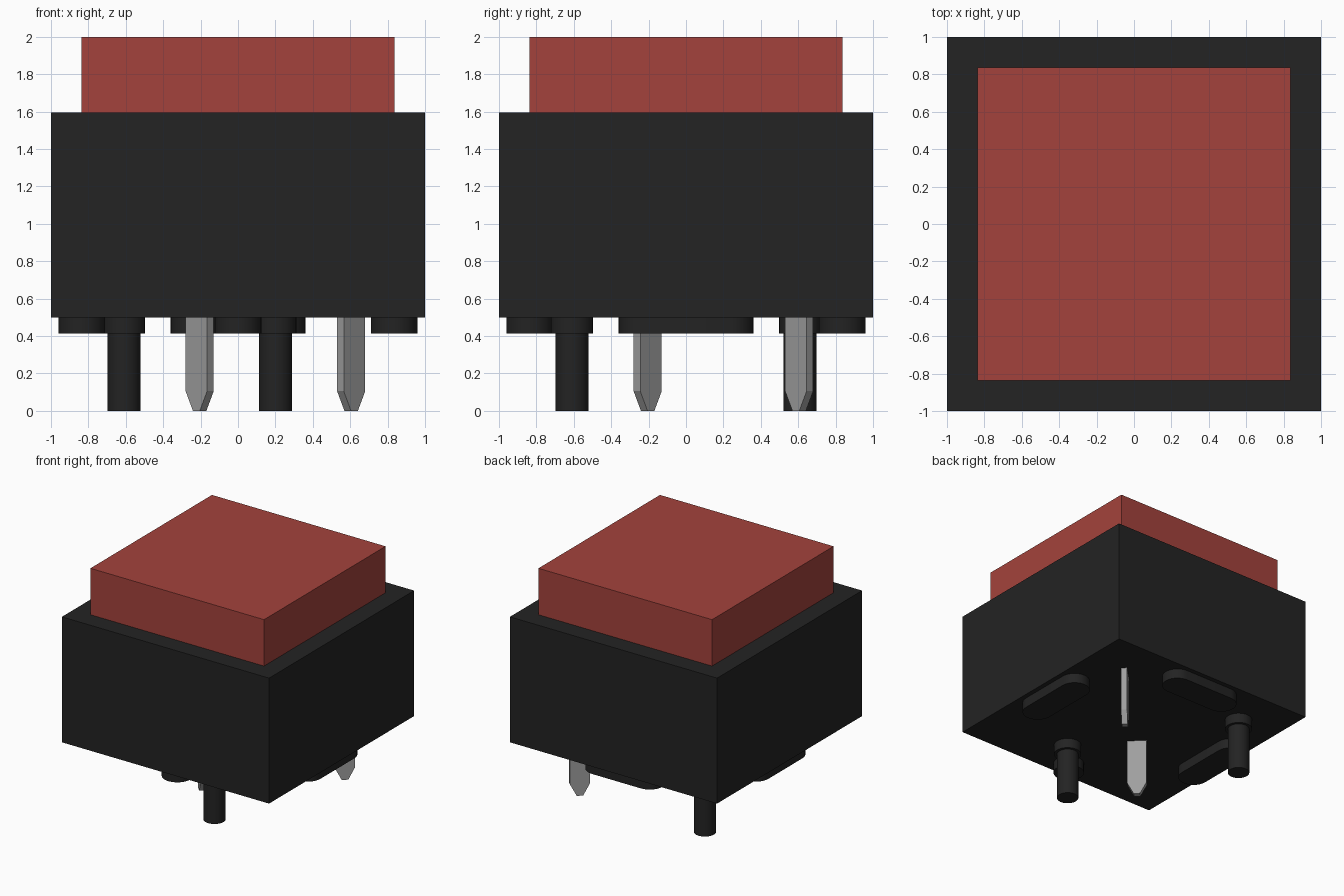
import bpy, bmesh, math
from mathutils import Matrix

cube = bpy.data.objects.get("Cube")
if cube:
    bpy.data.objects.remove(cube, do_unlink=True)


def material(name, rgb):
    m = bpy.data.materials.new(name)
    m.use_nodes = True
    m.diffuse_color = (*rgb, 1)
    m.node_tree.nodes["Principled BSDF"].inputs["Base Color"].default_value = (*rgb, 1)
    return m


BLACK = material("black plastic", (0.0168, 0.0168, 0.0168))
RED = material("red plastic", (0.37, 0.055, 0.045))
METAL = material("grey metal", (0.35, 0.35, 0.35))


def prism(name, outline, depth, mat, matrix, smooth=False):
    """Extrude a closed 2D outline along local z, then place it."""
    bm = bmesh.new()
    face = bm.faces.new([bm.verts.new((a, b, 0)) for a, b in outline])
    ext = bmesh.ops.extrude_face_region(bm, geom=[face])
    top = [v for v in ext["geom"] if isinstance(v, bmesh.types.BMVert)]
    bmesh.ops.translate(bm, verts=top, vec=(0, 0, depth))
    bm.transform(matrix)
    bmesh.ops.recalc_face_normals(bm, faces=bm.faces)
    mesh = bpy.data.meshes.new(name)
    bm.to_mesh(mesh)
    bm.free()
    mesh.materials.append(mat)
    obj = bpy.data.objects.new(name, mesh)
    bpy.context.collection.objects.link(obj)
    if smooth:
        bpy.ops.object.select_all(action="DESELECT")
        obj.select_set(True)
        bpy.context.view_layer.objects.active = obj
        bpy.ops.object.shade_smooth_by_angle(angle=math.radians(35))
    return obj


def square(h):
    return [(-h, -h), (h, -h), (h, h), (-h, h)]


def slot(radius, half_straight=0.0, n=16):
    """Circle, or a slot with round ends along local x."""
    pts = []
    for side in (1, -1):
        start = -math.pi / 2 if side > 0 else math.pi / 2
        last = n + 1 if half_straight else n
        for i in range(last):
            a = start + math.pi * i / n
            pts.append((side * half_straight + radius * math.cos(a), radius * math.sin(a)))
    return pts


def at(x, y, z, turn=0):
    return Matrix.Translation((x, y, z)) @ Matrix.Rotation(math.radians(turn), 4, "Z")


# Housing and push cap
prism("housing", square(1.0), 1.095, BLACK, at(0, 0, 0.5))
prism("button_cap", square(0.838), 0.405, RED, at(0, 0, 1.595))

# Standoff pads under the housing
PAD_Z, PAD_H = 0.413, 0.087
for name, x, y, turn in (("left", 0.835, 0, 90), ("right", -0.835, 0, 90), ("back", 0, 0.835, 0)):
    prism(name + "_standoff", slot(0.125, 0.235), PAD_H, BLACK, at(x, y, PAD_Z, turn), True)
prism("front_standoff", slot(0.125), PAD_H, BLACK, at(0, -0.835, PAD_Z), True)

# Locating pegs with collars
for name, x, y in (("front", 0.2, -0.61), ("back", -0.61, 0.61)):
    prism(name + "_peg_collar", slot(0.112), PAD_H, BLACK, at(x, y, PAD_Z), True)
    prism(name + "_peg", slot(0.088), 0.5, BLACK, at(x, y, 0), True)

# Flat pointed contact pins, set diagonally at right angles to each other
W, TIP, T = 0.081, 0.026, 0.05
blade = [(-TIP, 0), (TIP, 0), (W, 0.105), (W, 0.5), (-W, 0.5), (-W, 0.105)]
upright = Matrix.Rotation(math.pi / 2, 4, "X") @ Matrix.Translation((0, 0, -T / 2))
for name, p, turn in (("corner", 0.605, 45), ("centre", -0.205, -45)):
    prism(name + "_contact_pin", blade, T, METAL, at(p, p, 0, turn) @ upright)
